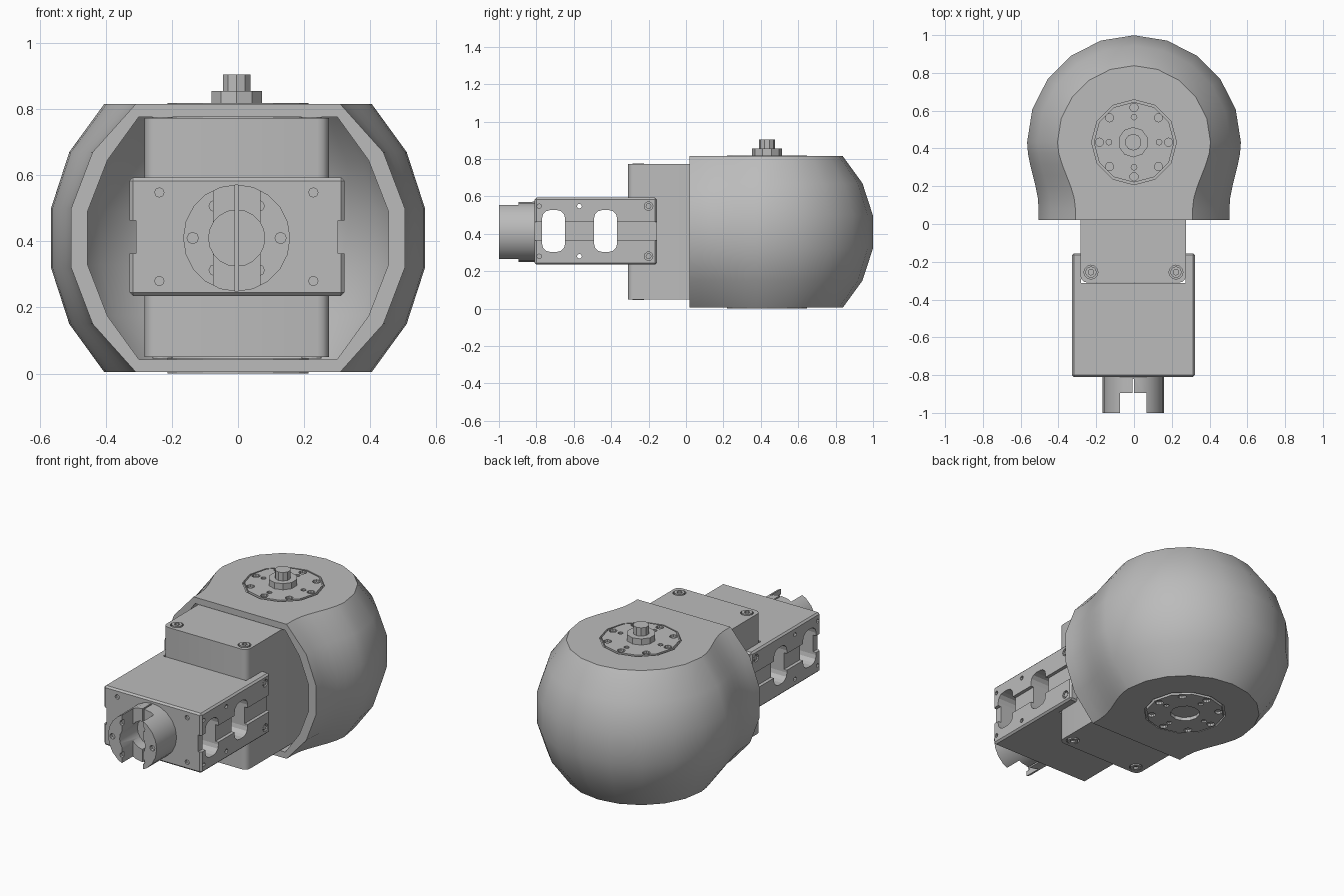
import bpy, bmesh, math
from mathutils import Matrix, Vector

cube = bpy.data.objects.get("Cube")
if cube:
    bpy.data.objects.remove(cube, do_unlink=True)

CY, CZ = 0.433, 0.41          # centre of the round housing
AXES = {"X": Matrix.Rotation(math.pi / 2, 4, "Y"),
        "Y": Matrix.Rotation(math.pi / 2, 4, "X"),
        "Z": Matrix.Identity(4)}

grey = bpy.data.materials.new("neutral grey")
grey.use_nodes = True
COLOUR = (0.5, 0.5, 0.5, 1)
grey.diffuse_color = COLOUR
grey.node_tree.nodes["Principled BSDF"].inputs["Base Color"].default_value = COLOUR


def finish(name, bm, smooth=True):
    bmesh.ops.recalc_face_normals(bm, faces=bm.faces)
    mesh = bpy.data.meshes.new(name)
    bm.to_mesh(mesh)
    bm.free()
    mesh.materials.append(grey)
    ob = bpy.data.objects.new(name, mesh)
    bpy.context.collection.objects.link(ob)
    if smooth:
        shade(ob)
    return ob


def select(ob):
    bpy.ops.object.select_all(action="DESELECT")
    ob.select_set(True)
    bpy.context.view_layer.objects.active = ob


def shade(ob):
    select(ob)
    bpy.ops.object.shade_smooth_by_angle(angle=math.radians(32))


def box(name, x, y, z, bevel=0, edges=None):
    """Box from ranges; edges limits the bevel to edges along one axis."""
    bm = bmesh.new()
    bmesh.ops.create_cube(bm, size=1)
    for v in bm.verts:
        for i, (lo, hi) in enumerate((x, y, z)):
            v.co[i] = lo if v.co[i] < 0 else hi
    if bevel:
        es = [e for e in bm.edges if edges is None
              or abs((e.verts[0].co - e.verts[1].co).normalized()[edges]) > 0.9]
        bmesh.ops.bevel(bm, geom=es, offset=bevel, segments=1 if edges is None else 3,
                        profile=0.5, affect="EDGES")
    return finish(name, bm, False)


def rod(name, centre, r, length, axis="Z", sides=12):
    bm = bmesh.new()
    bmesh.ops.create_cone(bm, cap_ends=True, segments=sides, radius1=r, radius2=r,
                          depth=length,
                          matrix=Matrix.Translation(Vector(centre)) @ AXES[axis])
    return finish(name, bm, False)


def cut(ob, cutters):
    for c in cutters:
        c.hide_render = True
        mod = ob.modifiers.new("cut", "BOOLEAN")
        mod.operation, mod.solver, mod.object = "DIFFERENCE", "EXACT", c
        select(ob)
        bpy.ops.object.modifier_apply(modifier=mod.name)
        bpy.data.objects.remove(c, do_unlink=True)
    return ob


def dome(name, radius, height, front_widths, front_y):
    """Ball lofted from flat rows, each a back arc easing into a straight front."""
    bm = bmesh.new()
    rows = []
    for deg in (-45, -27, -9, 9, 27, 45):
        a = math.radians(deg)
        r, z = radius * math.cos(a), CZ + height * math.sin(a) / math.sin(math.pi / 4)
        wf = front_widths[(abs(deg) - 9) // 18]
        side = [(wf, front_y)]
        for i in range(6):
            t = i / 6
            side.append((wf + (r - wf) * t * t * (3 - 2 * t), 0.08 + (CY - 0.08) * t))
        arc = [(r * math.cos(math.pi * k / 10), CY + r * math.sin(math.pi * k / 10))
               for k in range(11)]
        path = side + arc + [(-x, y) for x, y in reversed(side)]
        rows.append([bm.verts.new((x, y, z)) for x, y in path])
    n = len(rows[0])
    for lo, hi in zip(rows, rows[1:]):
        for k in range(n):
            j = (k + 1) % n
            bm.faces.new((lo[k], lo[j], hi[j], hi[k]))
    bm.faces.new(rows[0])
    bm.faces.new(rows[-1])
    return finish(name, bm, False)


# Hollow round housing, open at the front
shell = dome("housing_shell", 0.573, 0.405, (0.505, 0.44, 0.31), 0.02)
hollow = dome("hollow_cutter", 0.52, 0.367, (0.455, 0.395, 0.30), -0.1)
recesses = [rod("recess", (0, CY, z), 0.225, 0.03) for z in (0.005, 0.815)]
shade(cut(shell, [hollow] + recesses))

# Bearing discs at top and bottom, with bolt holes
for name, z, s in (("top_disc", 0.818, 1), ("bottom_disc", 0.0, -1)):
    disc = rod(name, (0, CY, z - s * 0.0225), 0.213, 0.045)
    holes = []
    for k in range(8):
        a = k * math.pi / 4
        c, q = math.cos(a), math.sin(a)
        holes.append(rod("hole", (0.183 * c, CY + 0.183 * q, z), 0.022, 0.03, sides=10))
        if k % 2 == 0:
            holes.append(rod("hole", (0.133 * c, CY + 0.133 * q, z), 0.015, 0.02, sides=8))
    if s < 0:
        holes.append(rod("hole", (0, CY, z), 0.08, 0.06))
    cut(disc, holes)
    if s < 0:
        # thin raised lip around the lower bore
        cut(rod("bottom_lip", (0, CY, 0.015), 0.095, 0.03),
            [rod("hole", (0, CY, 0.01), 0.08, 0.1)])

# Stepped shaft on top
rod("shaft_collar", (-0.004, CY, 0.83), 0.08, 0.05, sides=10)
rod("shaft_tip", (-0.004, CY, 0.875), 0.044, 0.06, sides=10)

# Tall motor block reaching forward out of the housing
block = box("motor_block", (-0.283, 0.275), (-0.31, 0.6), (0.05, 0.773), 0.034, 2)
cut(block, [rod("hole", (x, -0.255, z), 0.037, 0.03)
            for x in (-0.228, 0.222) for z in (0.05, 0.773)])
shade(block)
for x in (-0.228, 0.222):
    for name, z, s in (("upper_bolt", 0.773, 1), ("lower_bolt", 0.05, -1)):
        cut(rod(name, (x, -0.255, z - s * 0.006), 0.03, 0.02),
            [rod("hole", (x, -0.255, z), 0.016, 0.02, sides=6)])

# Arm bracket with side channels, slots and bolt holes
bracket = box("arm_bracket", (-0.328, 0.322), (-0.81, -0.155), (0.235, 0.593), 0.01)
cutters = [box("cavity", (-0.281, 0.273), (-0.312, 0), (0, 1))]
for x in (-0.328, 0.322):
    cutters.append(box("channel", (x - 0.02, x + 0.02), (-1, 0), (0.363, 0.463)))
for y in (-0.708, -0.43):
    slot = box("slot", (-0.5, 0.5), (y - 0.062, y + 0.062), (0.303, 0.527), 0.045, 0)
    cutters.append(slot)
for z in (0.28, 0.548):
    cutters.append(rod("hole", (0, -0.57, z), 0.013, 1, "X", 8))
    for x in (-0.328, 0.322):
        cutters.append(rod("hole", (x, -0.785, z), 0.012, 0.03, "X", 8))
        cutters.append(rod("hole", (x, -0.2, z), 0.023, 0.03, "X", 10))
    for x in (-0.238, 0.228):
        cutters.append(rod("hole", (x, -0.81, z), 0.014, 0.03, "Y", 8))
cut(bracket, cutters)
for x in (-0.314, 0.308):
    for z in (0.28, 0.548):
        rod("side_bolt", (x, -0.2, z), 0.016, 0.02, "X", 6)

# Split clamp flange at the tip
flange = rod("tip_flange", (-0.004, -0.9, CZ), 0.162, 0.2, "Y", 20)
cutters = [box("gap", (-0.074, 0.066), (-1.1, -0.895), (0, 1)),
           box("split", (-0.009, 0.001), (-1.1, -0.82), (0, 1)),
           rod("bore", (-0.004, -0.95, CZ), 0.085, 0.24, "Y", 20)]
for k in range(6):
    a = k * math.pi / 3
    cutters.append(rod("hole", (-0.004 + 0.133 * math.cos(a), -1.0,
                                CZ + 0.112 * math.sin(a)), 0.017, 0.04, "Y", 8))
cut(flange, cutters)
shade(flange)
